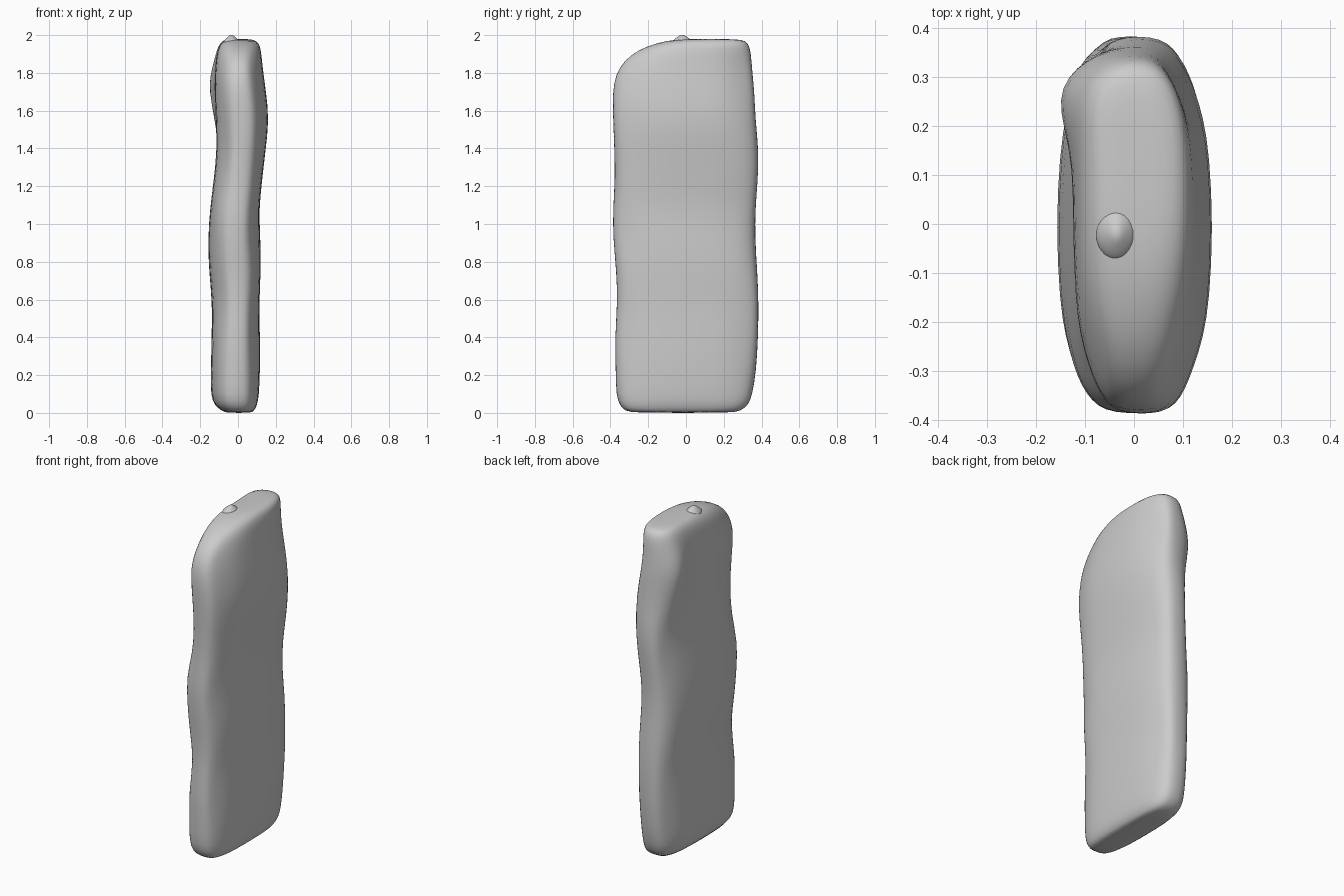
import bpy, bmesh, math
from mathutils import Vector, noise

# Outline of the slab by height: z, left x, right x, front y, back y
LEVELS = [
    (0.0, -0.06, 0.07, -0.27, 0.24), (0.010, -0.085, 0.085, -0.325, 0.29),
    (0.04, -0.125, 0.102, -0.352, 0.33), (0.09, -0.147, 0.112, -0.372, 0.352),
    (0.22, -0.145, 0.118, -0.374, 0.374), (0.40, -0.142, 0.118, -0.378, 0.382),
    (0.58, -0.137, 0.114, -0.364, 0.386), (0.75, -0.156, 0.125, -0.37, 0.380),
    (0.92, -0.162, 0.120, -0.388, 0.368), (1.08, -0.150, 0.112, -0.388, 0.368),
    (1.22, -0.132, 0.128, -0.379, 0.380), (1.38, -0.114, 0.146, -0.380, 0.389),
    (1.55, -0.120, 0.168, -0.387, 0.370), (1.70, -0.126, 0.150, -0.390, 0.364),
    (1.79, -0.124, 0.137, -0.374, 0.354), (1.865, -0.118, 0.128, -0.330, 0.348),
    (1.925, -0.108, 0.122, -0.25, 0.342), (1.96, -0.09, 0.110, -0.15, 0.328),
    (1.977, -0.065, 0.085, -0.06, 0.30), (1.979, -0.03, 0.04, 0.05, 0.2),
]
# Worn bulges and hollows: side, y, z, y radius, z radius, push along x
BUMPS = [
    (-1, 0.28, 1.73, 0.11, 0.20, -0.065),
    (-1, 0.12, 1.50, 0.08, 0.20, 0.012),
    (1, 0.30, 0.98, 0.08, 0.10, -0.015),
    (1, 0.0, 0.66, 0.30, 0.08, -0.006),
    (-1, -0.33, 0.60, 0.08, 0.12, 0.015),
    (-1, -0.33, 1.30, 0.08, 0.15, 0.012),
    (1, -0.34, 0.50, 0.06, 0.12, -0.015),
]
SEGMENTS = 28


def spow(v, p):
    return math.copysign(abs(v) ** p, v)


def ring_points(z, x0, x1, y0, y1):
    pts = []
    # Boxy plan that turns more lens shaped towards the top
    power = 0.62 + 0.16 * max(0, min(1, (z - 1.6) / 0.3))
    for i in range(SEGMENTS):
        a = 2 * math.pi * i / SEGMENTS
        c, s = spow(math.cos(a), power), spow(math.sin(a), power)
        y = (y0 + y1) / 2 + (y1 - y0) / 2 * s
        hw = (x1 - x0) / 2
        # The faces thin out slightly towards the narrow edges where thick
        hw -= max(0, hw - 0.10) * 0.6 * s * s
        x = (x0 + x1) / 2 * (1 - 0.4 * s * s) + hw * c
        for side, by, bz, ry, rz, push in BUMPS:
            if side * c > 0:
                x += push * min(1, abs(c) * 1.4) * math.exp(
                    -((y - by) / ry) ** 2 - ((z - bz) / rz) ** 2)
        # Chipped arrises along the narrow edges
        if 0.1 < z < 1.9 and abs(s) > 0.6:
            w = min(1, (abs(s) - 0.6) * 4) * abs(c)
            x += 0.026 * w * noise.noise(Vector((x * 5, y * 4, z * 4.3)))
            y += 0.020 * w * noise.noise(Vector((x * 5 + 9, y * 4, z * 4.3)))
        pts.append((x, y, z))
    return pts


def finish(name, bm):
    bmesh.ops.recalc_face_normals(bm, faces=bm.faces)
    me = bpy.data.meshes.new(name)
    bm.to_mesh(me)
    bm.free()
    for p in me.polygons:
        p.use_smooth = True
    ob = bpy.data.objects.new(name, me)
    bpy.context.collection.objects.link(ob)
    return ob


# Standing stone slab lofted through the levels
bm = bmesh.new()
rings = [[bm.verts.new(p) for p in ring_points(*lv)] for lv in LEVELS]
for lo, hi in zip(rings, rings[1:]):
    for i in range(SEGMENTS):
        j = (i + 1) % SEGMENTS
        bm.faces.new((lo[i], lo[j], hi[j], hi[i]))
bm.faces.new(rings[0][::-1])
bm.faces.new(rings[-1])
slab = finish("stone_slab", bm)
sub = slab.modifiers.new("soften", "SUBSURF")
sub.levels = sub.render_levels = 1

# Small worn knob on the top, flared at its foot to merge with the slab
bm = bmesh.new()
bmesh.ops.create_icosphere(bm, subdivisions=3, radius=1)
for v in bm.verts:
    flare = 1 + 0.7 * max(0, 0.75 - v.co.z)
    v.co = Vector((-0.035 + v.co.x * 0.026 * flare,
                   -0.02 + v.co.y * 0.034 * flare, 1.968 + v.co.z * 0.032))
finish("top_knob", bm)
